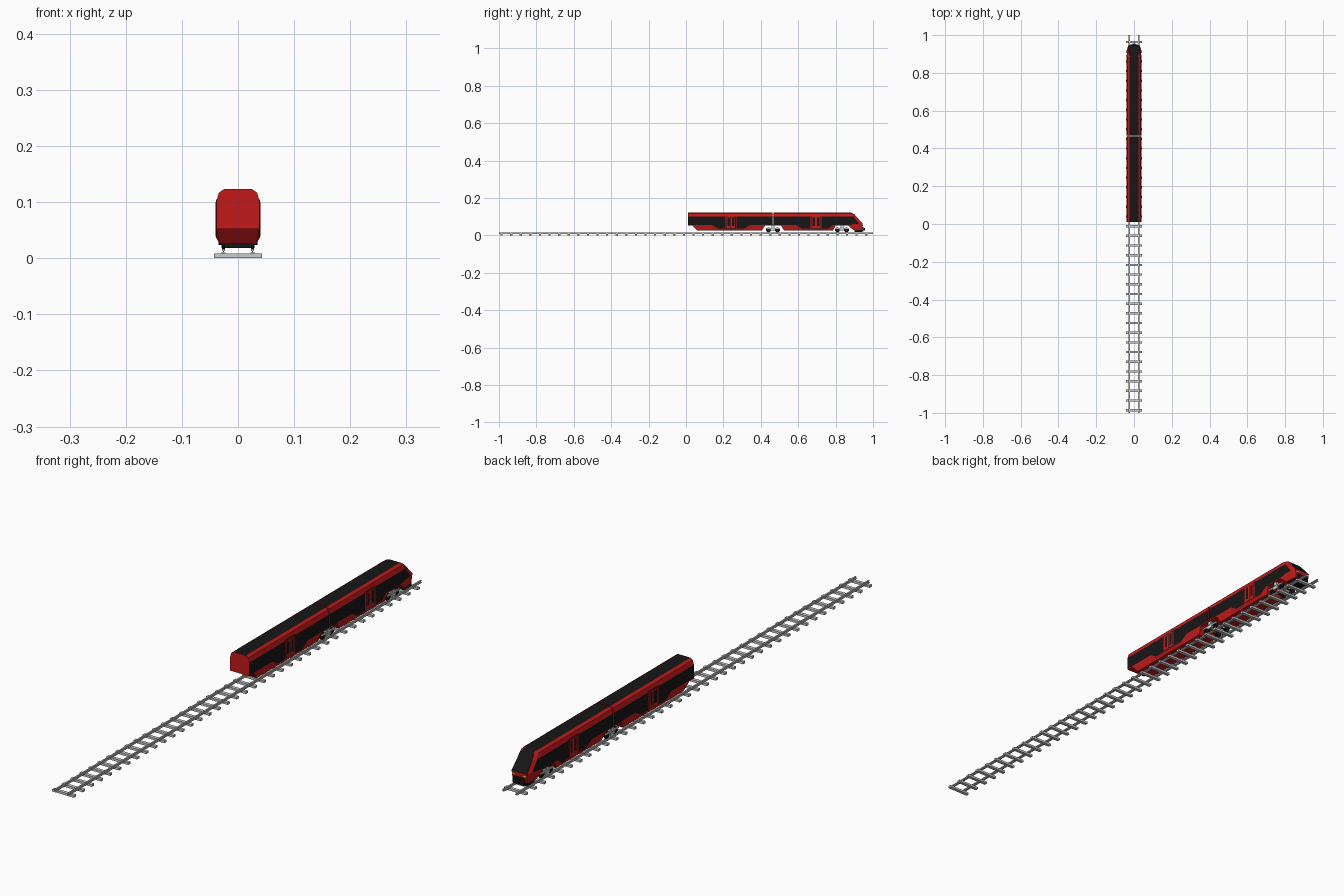
import bpy, bmesh, math
from mathutils import Matrix, Vector

if "Cube" in bpy.data.objects:
    bpy.data.objects.remove(bpy.data.objects["Cube"])


def material(name, rgb):
    m = bpy.data.materials.new(name)
    m.diffuse_color = (*rgb, 1)
    m.use_nodes = True
    m.node_tree.nodes["Principled BSDF"].inputs["Base Color"].default_value = m.diffuse_color
    return m


RED = material("red_paint", (0.55, 0.01, 0.01))
BLACK = material("black_paint", (0.008, 0.008, 0.008))
YELLOW = material("lamp_yellow", (0.9, 0.55, 0.05))


def finish(bm, name, mats=()):
    bmesh.ops.recalc_face_normals(bm, faces=bm.faces)
    me = bpy.data.meshes.new(name)
    bm.to_mesh(me)
    bm.free()
    for m in mats:
        me.materials.append(m)
    ob = bpy.data.objects.new(name, me)
    bpy.context.collection.objects.link(ob)
    return ob


def add_box(bm, x0, x1, y0, y1, z0, z1):
    c = Vector(((x0 + x1) / 2, (y0 + y1) / 2, (z0 + z1) / 2))
    s = Matrix.Diagonal((x1 - x0, y1 - y0, z1 - z0, 1))
    bmesh.ops.create_cube(bm, size=1, matrix=Matrix.Translation(c) @ s)


def boxes(name, items, mat=None):
    bm = bmesh.new()
    for b in items:
        add_box(bm, *b)
    return finish(bm, name, [mat] if mat else [])


# Track: sleepers and two rails with foot, web and head
boxes("sleepers", [(-.043, .043, -.992 + i * .0513, -.98 + i * .0513, 0, .008) for i in range(39)])
boxes("rails", [(s * .026 - w, s * .026 + w, -1, 1, z0, z1) for s in (-1, 1)
                for w, z0, z1 in ((.004, .008, .01), (.001, .01, .013), (.0025, .013, .016))])


def section(y, low, belt):
    # half cross-section from the sill up to the roof edge
    t = max(0, min(1, (.052 - low) / .027))
    return [(.0383 - .0055 * t, y, low), (.0385, y, belt), (.0385, y, .101), (.034, y, .117), (.025, y, .123)]


def car(name, rings, nose=False):
    # loft the half sections on both sides; index 0 red, 1 black
    bm = bmesh.new()
    L = [[bm.verts.new((-x, y, z)) for x, y, z in r] for r in rings]
    R = [[bm.verts.new(p) for p in r] for r in rings]
    last = len(rings) - 2

    def face(vs, k):
        bm.faces.new(vs).material_index = k

    for i in range(len(rings) - 1):
        for S in (L, R):
            for j in range(4):
                black = j == 1 and not (nose and i >= last - 1 and i == last)
                face((S[i][j], S[i + 1][j], S[i + 1][j + 1], S[i][j + 1]), int(black))
        face((L[i][0], R[i][0], R[i + 1][0], L[i + 1][0]), 0)
        face((L[i][4], R[i][4], R[i + 1][4], L[i + 1][4]), 1)
    for k in (0, -1):
        for j in range(4):
            face((L[k][j], R[k][j], R[k][j + 1], L[k][j + 1]), int(nose and k == -1 and j > 0))
    return finish(bm, name, [RED, BLACK])


HI, LO = .052, .025
car("rear_car_body", [section(*r) for r in (
    (.01, HI, .055), (.035, HI, .055), (.06, LO, .055), (.14, LO, .055), (.17, LO, .036),
    (.31, LO, .036), (.34, LO, .055), (.405, LO, .055), (.422, HI, .055), (.462, HI, .055))])
front = [section(*r) for r in (
    (.468, HI, .055), (.508, HI, .055), (.525, LO, .055), (.59, LO, .055), (.62, LO, .036),
    (.76, LO, .036), (.785, LO, .055), (.8, HI, .055), (.868, HI, .055))]
front += [
    [(.0335, .895, .028), (.0385, .895, .06), (.0385, .875, .101), (.034, .872, .117), (.025, .87, .123)],
    [(.032, .928, .028), (.037, .925, .062), (.0365, .895, .101), (.0325, .885, .117), (.024, .88, .1225)],
    [(.028, .943, .030), (.031, .945, .062), (.028, .912, .100), (.025, .898, .115), (.021, .886, .121)]]
car("front_car_body", front, nose=True)

# Gangway between the cars
boxes("gangway", [(-.03, .03, .455, .475, .055, .115)])

# Doors: outer frame, dark recess, two red leaves each with a window
for n, yc in (("rear", .24), ("front", .695)):
    for s, side in ((1, "right"), (-1, "left")):
        def panel(y0, y1, z0, z1, d):
            a, b = sorted((s * .0375, s * (.0385 + d)))
            return (a, b, yc + y0, yc + y1, z0, z1)
        tag = n + "_" + side + "_door"
        boxes(tag + "_frame", [panel(-.029, .029, .036, .105, .0004)], RED)
        boxes(tag + "_recess", [panel(-.026, .026, .038, .102, .0008)], BLACK)
        boxes(tag + "_leaves", [panel(o - .011, o + .011, .039, .1, .0012) for o in (-.012, .012)], RED)
        boxes(tag + "_windows", [panel(o - .006, o + .006, .05, .095, .0016) for o in (-.012, .012)], BLACK)

# Headlamps on the nose, dark apron and coupler
boxes("headlamps", [(s * .022 - .006, s * .022 + .006, .938, .9465, .05, .055) for s in (-1, 1)], YELLOW)
boxes("nose_apron", [(-.029, .029, .9, .942, .018, .031), (-.022, .022, .935, .949, .02, .045)], BLACK)
boxes("coupler", [(-.004, .004, .94, .955, .03, .037), (-.007, .007, .951, .956, .027, .04)], BLACK)


def cylinder(bm, x, y, z, r, w):
    m = Matrix.Translation((x, y, z)) @ Matrix.Rotation(math.pi / 2, 4, 'Y')
    bmesh.ops.create_cone(bm, cap_ends=True, segments=20, radius1=r, radius2=r, depth=w, matrix=m)


# Bogies: side frames, bolster, springs, wheels and axles
for n, yc in (("middle", .465), ("front", .834)):
    boxes(n + "_bogie_frame", [b for s in (-1, 1) for b in (
        (s * .032 - .002, s * .032 + .002, yc - .036, yc + .036, .033, .039),
        (s * .032 - .003, s * .032 + .003, yc - .012, yc + .012, .025, .034),
        (s * .032 - .003, s * .032 + .003, yc - .007, yc + .007, .039, .052))]
        + [(-.03, .03, yc - .009, yc + .009, .03, .05)])
    bm = bmesh.new()
    for a in (-.024, .024):
        for s in (-1, 1):
            cylinder(bm, s * .026, yc + a, .029, .013, .005)
            cylinder(bm, s * .032, yc + a, .029, .005, .006)
        cylinder(bm, 0, yc + a, .029, .003, .052)
    finish(bm, n + "_bogie_wheels", [BLACK])
